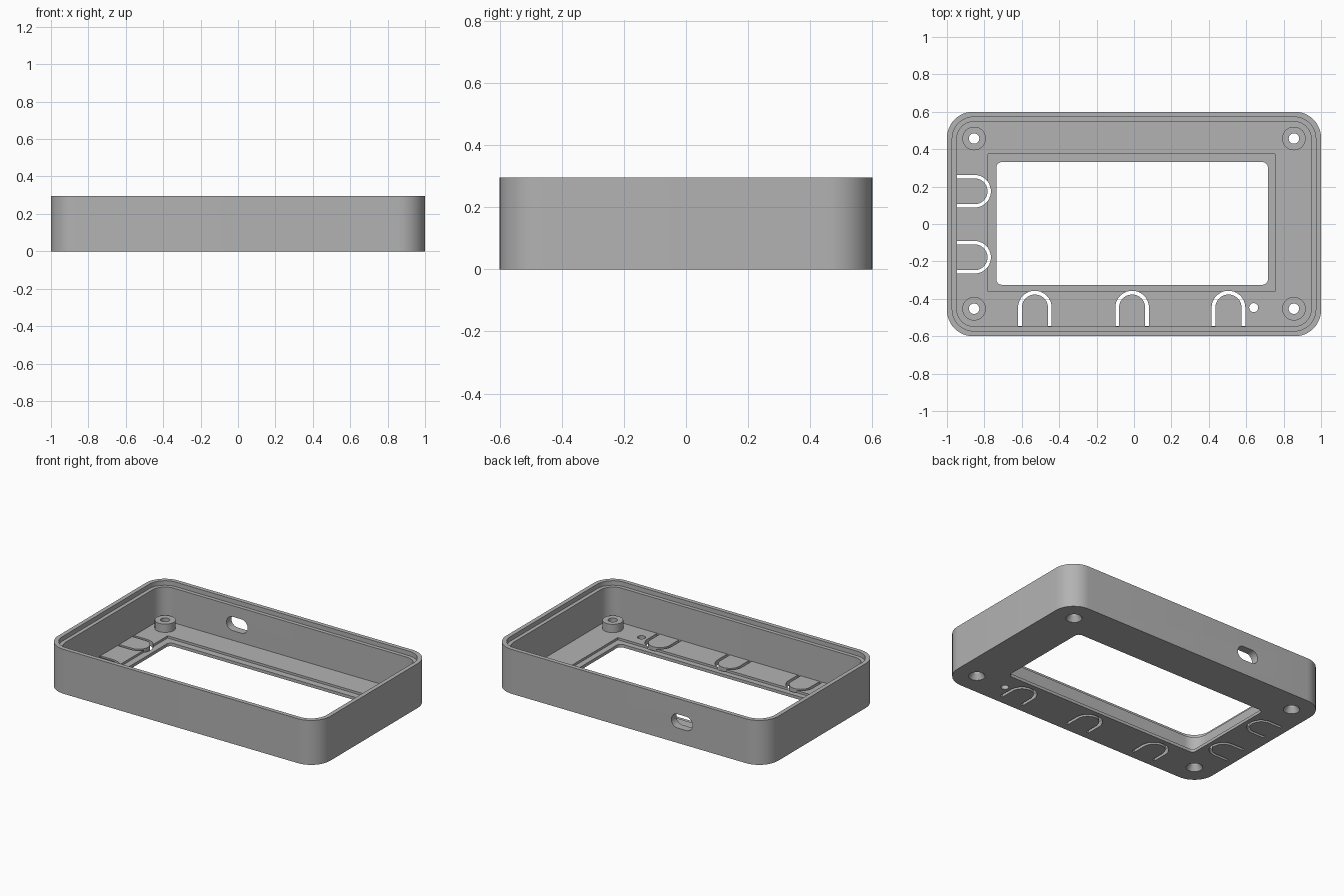
import bpy, bmesh
from math import sin, cos, pi
from mathutils import Matrix, Vector

cube = bpy.data.objects.get("Cube")
if cube:
    bpy.data.objects.remove(cube, do_unlink=True)

grey = bpy.data.materials.new("mid_grey")
grey.use_nodes = True
colour = (0.45, 0.45, 0.45, 1)
grey.diffuse_color = colour
grey.node_tree.nodes["Principled BSDF"].inputs["Base Color"].default_value = colour

HEIGHT, FLOOR = 0.295, 0.035


def arc(cx, cy, r, start, end, steps=12):
    return [(cx + r * cos(start + (end - start) * i / steps),
             cy + r * sin(start + (end - start) * i / steps)) for i in range(steps + 1)]


def rounded(hx, hy, r):
    """Outline of a rounded rectangle."""
    pts = []
    for k, (sx, sy) in enumerate([(1, 1), (-1, 1), (-1, -1), (1, -1)]):
        pts += arc(sx * (hx - r), sy * (hy - r), r, k * pi / 2, (k + 1) * pi / 2)
    return pts


def stadium(half, r):
    return arc(half, 0, r, -pi / 2, pi / 2) + arc(-half, 0, r, pi / 2, 3 * pi / 2)


def u_slot(outer, inner, leg):
    """Outline of a U-shaped slit with its legs towards -y."""
    return ([(outer, -leg)] + arc(0, 0, outer, 0, pi, 20) + [(-outer, -leg), (-inner, -leg)]
            + arc(0, 0, inner, pi, 0, 20) + [(inner, -leg)])


def make(name, bm):
    bmesh.ops.recalc_face_normals(bm, faces=bm.faces)
    mesh = bpy.data.meshes.new(name)
    bm.to_mesh(mesh)
    bm.free()
    mesh.materials.append(grey)
    ob = bpy.data.objects.new(name, mesh)
    bpy.context.collection.objects.link(ob)
    return ob


def prism(name, outline, z0, z1, matrix=Matrix()):
    bm = bmesh.new()
    face = bm.faces.new([bm.verts.new((x, y, z0)) for x, y in outline])
    top = bmesh.ops.extrude_face_region(bm, geom=[face])["geom"]
    bmesh.ops.translate(bm, vec=(0, 0, z1 - z0),
                        verts=[v for v in top if isinstance(v, bmesh.types.BMVert)])
    bm.transform(matrix)
    return make(name, bm)


def cone(name, x, y, z0, z1, r0, r1):
    bm = bmesh.new()
    bmesh.ops.create_cone(bm, cap_ends=True, segments=32, radius1=r0, radius2=r1, depth=z1 - z0,
                          matrix=Matrix.Translation((x, y, (z0 + z1) / 2)))
    return make(name, bm)


def combine(target, tool, operation="DIFFERENCE"):
    """Apply a boolean and discard the tool."""
    mod = target.modifiers.new("shape", "BOOLEAN")
    mod.operation, mod.solver, mod.object = operation, "EXACT", tool
    bpy.context.view_layer.update()
    graph = bpy.context.evaluated_depsgraph_get()
    result = bpy.data.meshes.new_from_object(target.evaluated_get(graph))
    target.modifiers.clear()
    target.data = result
    bpy.data.objects.remove(tool, do_unlink=True)


def at(x, y, z=0):
    return Matrix.Translation((x, y, z))


# Open tray with a stepped rim
case = prism("enclosure_shell", rounded(1, 0.6, 0.14), 0, HEIGHT)
combine(case, prism("cavity", rounded(0.947, 0.547, 0.09), FLOOR, 1))
combine(case, prism("rim_step", rounded(0.972, 0.572, 0.115), HEIGHT - 0.03, 1))

# Display window with a shallow square-cornered recess
recess = [(-0.78, -0.362), (0.755, -0.362), (0.755, 0.375), (-0.78, 0.375)]
combine(case, prism("window_recess", recess, FLOOR - 0.015, 0.1))
combine(case, prism("window", rounded(0.726, 0.328, 0.03), -0.1, 0.1, at(-0.01, 0.003)))

# Corner screw bosses with countersunk holes
for x in (-0.855, 0.855):
    for y in (-0.453, 0.457):
        combine(case, cone("boss", x, y, FLOOR - 0.01, 0.09, 0.063, 0.063), "UNION")
        combine(case, cone("screw_hole", x, y, -0.1, 0.2, 0.028, 0.028))
        combine(case, cone("countersink", x, y, -0.01, 0.035, 0.056, 0.028))

# Flexible button tabs along the front and the right end
for x in (-0.53, -0.01, 0.505):
    combine(case, prism("button_slit", u_slot(0.09, 0.07, 0.098), -0.1, 0.1, at(x, -0.447)))
for y in (0.175, -0.178):
    turn = at(-0.852, y) @ Matrix.Rotation(-pi / 2, 4, "Z")
    combine(case, prism("button_slit", u_slot(0.087, 0.069, 0.094), -0.1, 0.1, turn))

# Indicator hole
combine(case, cone("indicator_hole", 0.64, -0.447, -0.1, 0.1, 0.024, 0.024))

# Cable openings through the back wall and the end wall
upright = Matrix.Rotation(pi / 2, 4, "X")
combine(case, prism("back_port", stadium(0.032, 0.046), -0.1, 0.1, at(-0.39, 0.58, 0.145) @ upright))
end_turn = at(-0.98, -0.16, 0.165) @ Matrix.Rotation(pi / 2, 4, "Z") @ upright
combine(case, prism("end_port", stadium(0.04, 0.1), -0.1, 0.1, end_turn))

bpy.ops.object.select_all(action="DESELECT")
case.select_set(True)
bpy.context.view_layer.objects.active = case
bpy.ops.object.shade_smooth_by_angle(angle=pi / 6)
